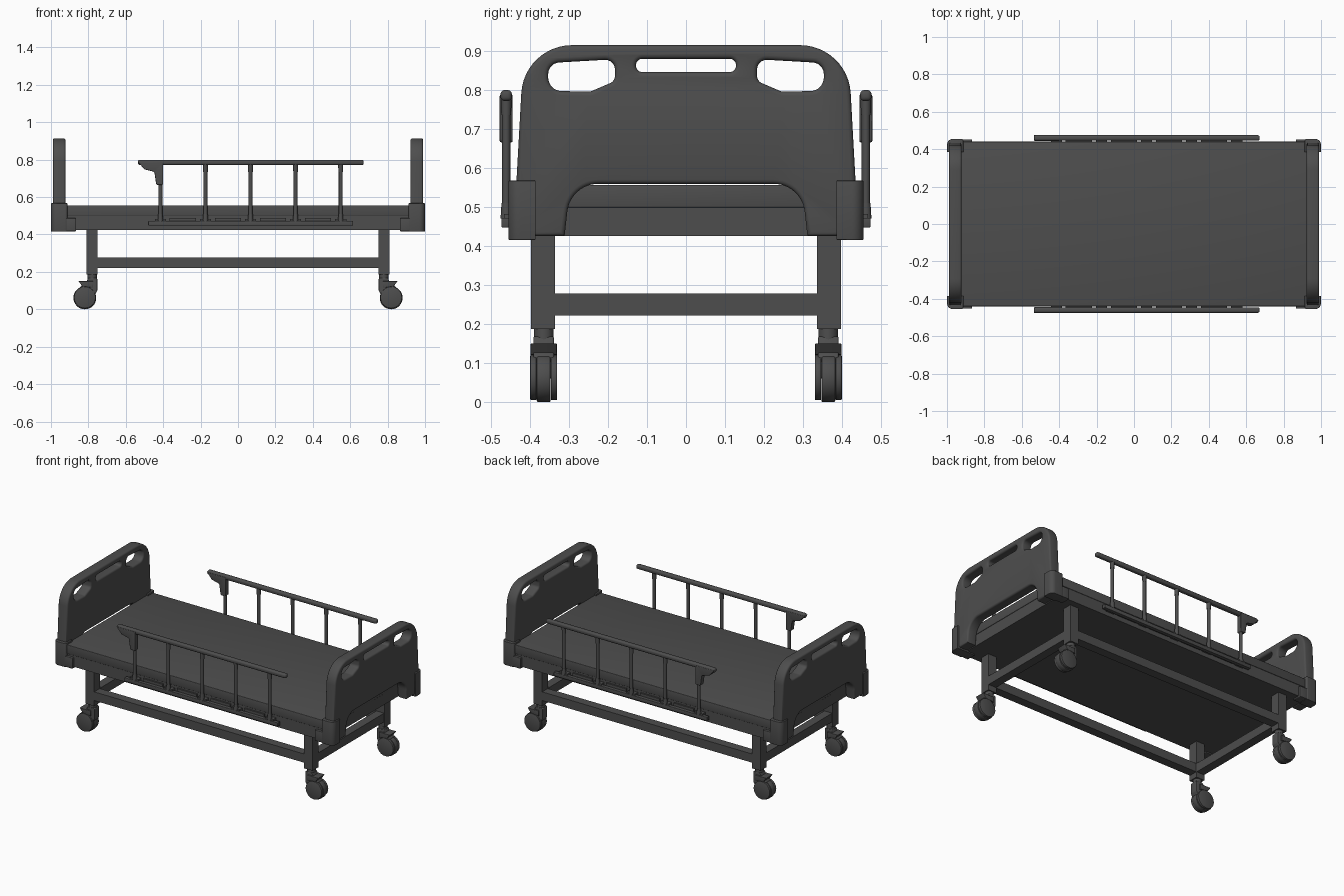
import bpy, bmesh, math
from mathutils import Matrix, Vector

if "Cube" in bpy.data.objects:
    bpy.data.objects.remove(bpy.data.objects["Cube"])

DARK = bpy.data.materials.new("dark_grey")
DARK.diffuse_color = (0.075, 0.075, 0.075, 1)
DARK.use_nodes = True
DARK.node_tree.nodes["Principled BSDF"].inputs["Base Color"].default_value = DARK.diffuse_color


def finish(name, bm, smooth=True):
    bmesh.ops.remove_doubles(bm, verts=bm.verts, dist=0.0001)
    bmesh.ops.recalc_face_normals(bm, faces=bm.faces)
    me = bpy.data.meshes.new(name)
    bm.to_mesh(me)
    bm.free()
    me.materials.append(DARK)
    ob = bpy.data.objects.new(name, me)
    bpy.context.collection.objects.link(ob)
    if smooth:
        bpy.ops.object.select_all(action='DESELECT')
        bpy.context.view_layer.objects.active = ob
        ob.select_set(True)
        bpy.ops.object.shade_smooth_by_angle(angle=math.radians(35))
    return ob


def box(name, x, y, z, bevel=0.0):
    """Box from (min, max) ranges."""
    bm = bmesh.new()
    r = [sorted(v) for v in (x, y, z)]
    size = [b - a for a, b in r]
    mid = [(a + b) / 2 for a, b in r]
    bmesh.ops.create_cube(bm, size=1, matrix=Matrix.Translation(mid) @ Matrix.Diagonal((*size, 1)))
    if bevel:
        bmesh.ops.bevel(bm, geom=bm.edges[:], offset=bevel, segments=3, profile=0.5, affect='EDGES')
    return finish(name, bm, bool(bevel))


def cyl(name, loc, r1, r2, depth, axis='Z', seg=24, bevel=0.0):
    bm = bmesh.new()
    rot = Matrix.Rotation(math.pi / 2, 4, 'X') if axis == 'Y' else Matrix()
    bmesh.ops.create_cone(bm, cap_ends=True, segments=seg, radius1=r1, radius2=r2, depth=depth,
                          matrix=Matrix.Translation(loc) @ rot)
    if bevel:
        rim = [e for e in bm.edges if any(len(f.verts) > 4 for f in e.link_faces)]
        bmesh.ops.bevel(bm, geom=rim, offset=bevel, segments=2, profile=0.5, affect='EDGES')
    return finish(name, bm)


def rounded(pts, n=8):
    """Polygon of (u, v, radius) corners with true arc fillets."""
    out = []
    for i, (u, v, r) in enumerate(pts):
        p = Vector((u, v))
        if r == 0:
            out.append(p)
            continue
        a = (Vector(pts[i - 1][:2]) - p).normalized()
        b = (Vector(pts[(i + 1) % len(pts)][:2]) - p).normalized()
        half = a.angle(b) / 2
        c = p + (a + b).normalized() * r / math.sin(half)
        s = p + a * r / math.tan(half) - c
        e = p + b * r / math.tan(half) - c
        t = s.angle_signed(e)
        for k in range(n + 1):
            w = -t * k / n
            out.append(c + Vector((s.x * math.cos(w) - s.y * math.sin(w),
                                   s.x * math.sin(w) + s.y * math.cos(w))))
    return out


def plate(name, loops, plane, lo, hi, bevel=0.0):
    """Filled profile (first loop outside, the rest holes) extruded from lo to hi."""
    cu = bpy.data.curves.new(name, 'CURVE')
    cu.dimensions = '2D'
    cu.fill_mode = 'BOTH'
    cu.extrude = abs(hi - lo) / 2 - bevel
    cu.bevel_depth, cu.bevel_resolution, cu.offset = bevel, 2, -bevel
    for loop in loops:
        sp = cu.splines.new('POLY')
        sp.points.add(len(loop) - 1)
        for q, p in zip(sp.points, loop):
            q.co = (p[0], p[1], 0, 1)
        sp.use_cyclic_u = True
    tmp = bpy.data.objects.new(name + "_tmp", cu)
    bpy.context.collection.objects.link(tmp)
    dg = bpy.context.evaluated_depsgraph_get()
    me = bpy.data.meshes.new_from_object(tmp.evaluated_get(dg))
    bpy.data.objects.remove(tmp)
    u, v, w = {'YZ': ((0, 1, 0), (0, 0, 1), (1, 0, 0)),
               'XZ': ((1, 0, 0), (0, 0, 1), (0, 1, 0)),
               'XY': ((1, 0, 0), (0, 1, 0), (0, 0, 1))}[plane]
    m = Matrix((u, v, w)).transposed().to_4x4()
    m.translation = Vector(w) * (lo + hi) / 2
    bm = bmesh.new()
    bm.from_mesh(me)
    bm.transform(m)
    bpy.data.meshes.remove(me)
    return finish(name, bm)


def flip(pts, s):
    return [(s * p[0], p[1]) for p in pts]


# deck and mattress
box("deck_frame", (-0.922, 0.922), (-0.437, 0.437), (0.425, 0.498))
box("mattress", (-0.926, 0.926), (-0.44, 0.44), (0.498, 0.556), 0.004)

# head and foot boards with grip holes and bottom arch
side_corners = [(-0.442, 0.425, 0), (-0.415, 0.914, 0.13)]
arch = [(-0.311, 0.425, 0), (-0.296, 0.559, 0.08)]
outline = rounded(side_corners + [(-u, v, r) for u, v, r in reversed(side_corners)]
                  + [(-u, v, r) for u, v, r in arch] + arch[::-1], 12)
slot = rounded([(-0.128, 0.845, 0.016), (-0.128, 0.879, 0.016),
                (0.128, 0.879, 0.016), (0.128, 0.845, 0.016)])
grip = rounded([(-0.353, 0.797, 0.035), (-0.353, 0.868, 0.03), (-0.182, 0.878, 0.025),
                (-0.182, 0.822, 0.02), (-0.245, 0.795, 0.03)])
for s, end in ((-1, "head"), (1, "foot")):
    plate(end + "_board", [outline, slot, grip, flip(grip, -1)], 'YZ', s * 0.922, s * 0.99, 0.011)

# side rail latch profile, caster hood and pedal profiles
latch = rounded([(-0.535, 0.788, 0), (-0.50, 0.748, 0.01), (-0.447, 0.735, 0.01),
                 (-0.437, 0.665, 0.008), (-0.40, 0.665, 0.008), (-0.40, 0.788, 0)], 4)
hood = rounded([(0.752, 0.168, 0.008), (0.802, 0.168, 0.008), (0.812, 0.142, 0.01),
                (0.85, 0.118, 0.02), (0.83, 0.06, 0.01), (0.775, 0.06, 0.01), (0.752, 0.10, 0.015)], 4)
pedal = [(0.775, 0.150), (0.852, 0.150), (0.832, 0.122), (0.775, 0.115)]

for sy, side in ((-1, "front"), (1, "back")):
    # folding side rail
    yc = sy * 0.4605
    box(side + "_rail_top", (-0.535, 0.672), (yc - 0.0145, yc + 0.0145), (0.771, 0.799), 0.010)
    plate(side + "_rail_latch", [latch], 'XZ', sy * 0.444, sy * 0.477, 0.004)
    box(side + "_rail_base", (-0.48, 0.615), (yc - 0.012, yc + 0.012), (0.447, 0.472), 0.003)
    for i in range(5):
        x = -0.415 + 0.241 * i
        tag = f"{side}_rail_post_{i + 1}"
        cyl(tag, (x, yc, 0.62), 0.0105, 0.0105, 0.31, seg=16)
        cyl(tag + "_collar", (x, yc, 0.755), 0.0125, 0.0135, 0.04, seg=16)
        cyl(tag + "_socket", (x, yc, 0.49), 0.0145, 0.012, 0.04, seg=16)
        box(tag + "_mount", (x - 0.03, x + 0.03), (sy * 0.43, sy * 0.466), (0.452, 0.482))
        if i < 4:
            box(tag + "_link", (x + 0.05, x + 0.19), (sy * 0.43, sy * 0.447), (0.455, 0.487))
    # lower long bar
    box(side + "_long_bar", (-0.76, 0.76), (sy * 0.338, sy * 0.395), (0.222, 0.278))

    for sx, end in ((-1, "head"), (1, "foot")):
        tag = f"{side}_{end}"
        # corner bumper: tall block with a low arm along the side
        tall = rounded([(0.912, 0.385, 0), (0.912, 0.455, 0.012), (0.999, 0.455, 0.03), (0.999, 0.385, 0)])
        plate(tag + "_bumper", [[(sx * p[0], sy * p[1]) for p in tall]], 'XY', 0.415, 0.567, 0.003)
        box(tag + "_bumper_arm", (sx * 0.865, sx * 0.93), (sy * 0.39, sy * 0.453), (0.417, 0.487), 0.004)
        # leg
        yl = sy * 0.3645
        box(tag + "_leg", (sx * 0.75, sx * 0.81), (sy * 0.336, sy * 0.397), (0.187, 0.43))
        # caster
        cyl(tag + "_caster_stem", (sx * 0.78, yl, 0.175), 0.025, 0.025, 0.035)
        plate(tag + "_caster_hood", [flip(hood, sx)], 'XZ', yl - 0.026, yl + 0.026, 0.004)
        plate(tag + "_caster_pedal", [flip(pedal, sx)], 'XZ', yl - 0.034, yl + 0.034, 0.003)
        cyl(tag + "_caster_wheel", (sx * 0.819, yl, 0.061), 0.061, 0.061, 0.036, 'Y', 32, 0.004)
        for d in (-1, 1):
            cyl(f"{tag}_caster_cover_{'inner' if d * sy < 0 else 'outer'}",
                (sx * 0.819, yl + d * 0.0265, 0.063), 0.058, 0.058, 0.016, 'Y', 32, 0.003)

# cross bars between legs
for sx, end in ((-1, "head"), (1, "foot")):
    box(end + "_cross_bar", (sx * 0.752, sx * 0.808), (-0.34, 0.34), (0.222, 0.278))
